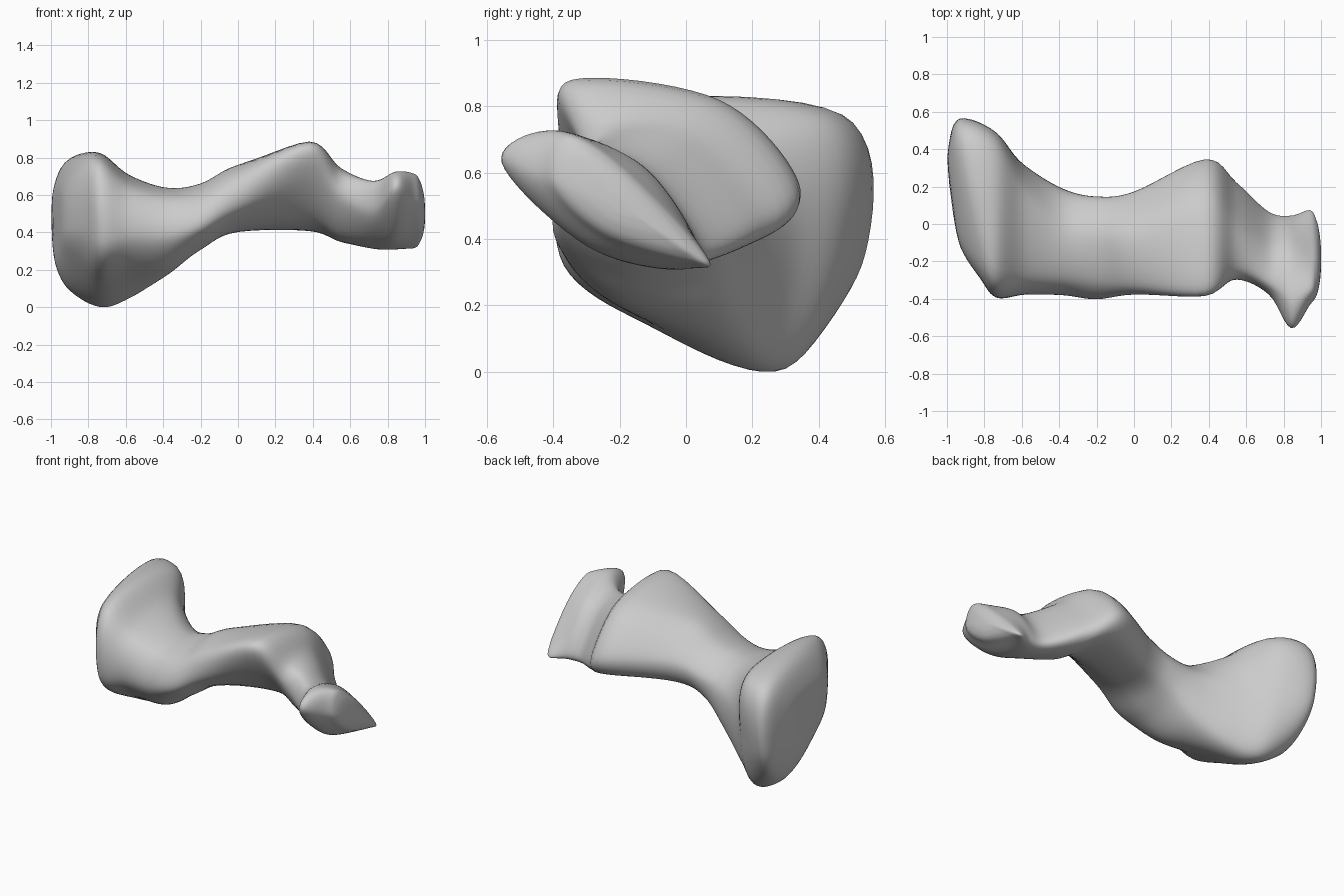
import bpy, bmesh
from mathutils import Vector

if "Cube" in bpy.data.objects:
    bpy.data.objects.remove(bpy.data.objects["Cube"])

# Cross-sections along the body: x, y-slant, then six (y, z) points
# (front low, front top, back top, back, bottom back, bottom middle)
left_part = [
    (-.86, -.13, [(-.27, .42), (-.20, .75), (.47, .76), (.54, .36), (.30, .09), (-.05, .22)]),
    (-.735, 0, [(-.375, .35), (-.28, .775), (.41, .77), (.46, .37), (.30, .01), (-.08, .13)]),
    (-.58, 0, [(-.37, .38), (-.28, .65), (.17, .69), (.31, .43), (.21, .06), (-.15, .17)]),
    (-.38, 0, [(-.375, .37), (-.30, .58), (-.02, .635), (.18, .48), (.12, .20), (-.18, .20)]),
    (-.20, 0, [(-.395, .42), (-.32, .60), (-.05, .66), (.14, .53), (.08, .36), (-.17, .31)]),
    (0, 0, [(-.36, .53), (-.33, .71), (-.05, .755), (.165, .58), (.10, .42), (-.15, .42)]),
]
right_part = [
    (.38, 0, [(-.335, .70), (-.345, .88), (.10, .82), (.34, .57), (.24, .42), (-.10, .45)]),
    (.55, 0, [(-.29, .58), (-.24, .73), (0, .71), (.215, .47), (.13, .36), (-.12, .38)]),
    (.72, 0, [(-.37, .51), (-.32, .67), (-.12, .62), (.06, .39), (.0, .315), (-.20, .36)]),
    (.84, 0, [(-.555, .63), (-.40, .725), (-.13, .62), (.04, .37), (-.03, .31), (-.30, .38)]),
    (.94, 0, [(-.43, .58), (-.36, .715), (-.16, .60), (.065, .345), (.0, .33), (-.26, .41)]),
]


def catmull(a, b, c, d, t):
    return 0.5 * (2 * b + (c - a) * t + (2 * a - 5 * b + 4 * c - d) * t ** 2
                  + (3 * b - a - 3 * c + d) * t ** 3)


def smooth_ring(section, steps=10):
    x, slant, pts = section
    p = [Vector((x + slant * y, y, z)) for y, z in pts]
    n = len(p)
    return [catmull(p[i - 1], p[i], p[(i + 1) % n], p[(i + 2) % n], k / steps)
            for i in range(n) for k in range(steps)]


def shrunk(ring, factor, dx):
    c = sum(ring, Vector()) / len(ring)
    return [c + (v - c) * factor + Vector((dx, 0, 0)) for v in ring]


# Rounded ends added to the main sections
keys = [smooth_ring(s) for s in left_part + right_part]
keys = ([shrunk(keys[0], f, d) for f, d in ((.2, -.10), (.62, -.082))] + keys
        + [shrunk(keys[-1], f, d) for f, d in ((.8, .035), (.5, .053), (.2, .06))])

# Smooth loft along the body
rings = []
steps = 6
for i in range(len(keys) - 1):
    a, b, c, d = keys[max(i - 1, 0)], keys[i], keys[i + 1], keys[min(i + 2, len(keys) - 1)]
    for k in range(steps):
        rings.append([catmull(*q, k / steps) for q in zip(a, b, c, d)])
rings.append(keys[-1])

bm = bmesh.new()
loops = [[bm.verts.new(v) for v in r] for r in rings]
n = len(loops[0])
for r, s in zip(loops, loops[1:]):
    for j in range(n):
        bm.faces.new((r[j], r[(j + 1) % n], s[(j + 1) % n], s[j]))
for loop in (loops[0], loops[-1]):
    centre = bm.verts.new(sum((v.co for v in loop), Vector()) / n)
    for j in range(n):
        bm.faces.new((loop[j], loop[(j + 1) % n], centre))
bmesh.ops.recalc_face_normals(bm, faces=bm.faces)

# Set the body on the ground
low = min(v.co.z for v in bm.verts)
bmesh.ops.translate(bm, verts=bm.verts, vec=(0, 0, -low))
mesh = bpy.data.meshes.new("twisted_body")
bm.to_mesh(mesh)
bm.free()
mesh.shade_smooth()
body = bpy.data.objects.new("twisted_body", mesh)
bpy.context.collection.objects.link(body)
